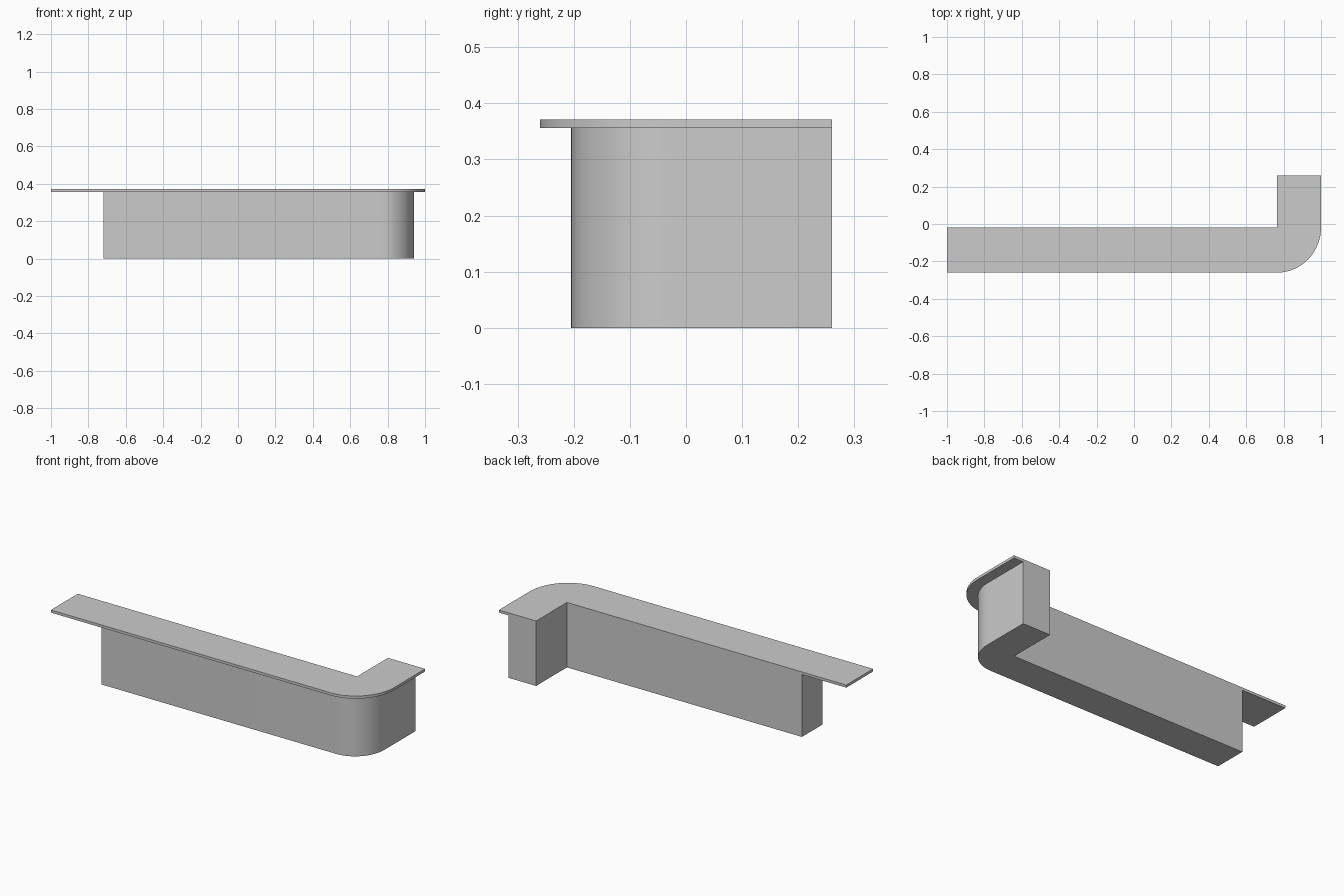
import bpy, bmesh, math

if "Cube" in bpy.data.objects:
    bpy.data.objects.remove(bpy.data.objects["Cube"])

INNER = (0.765, -0.018)   # inside corner, shared by both parts
BACK = 0.26               # rear end of the short arm
STEPS = 16


def l_shape(name, left, right, front, z0, z1):
    """L-shaped prism with a rounded outer corner around INNER."""
    cx, cy = INNER
    rx, ry = right - cx, cy - front
    pts = [(left, cy), (left, front)]
    for i in range(STEPS + 1):
        a = math.pi / 2 * i / STEPS
        pts.append((cx + rx * math.sin(a), cy - ry * math.cos(a)))
    pts += [(right, BACK), (cx, BACK), INNER]

    bm = bmesh.new()
    face = bm.faces.new([bm.verts.new((x, y, z0)) for x, y in pts])
    top = bmesh.ops.extrude_face_region(bm, geom=[face], use_keep_orig=True)
    verts = [g for g in top["geom"] if isinstance(g, bmesh.types.BMVert)]
    bmesh.ops.translate(bm, verts=verts, vec=(0, 0, z1 - z0))
    bmesh.ops.recalc_face_normals(bm, faces=bm.faces)
    mesh = bpy.data.meshes.new(name)
    bm.to_mesh(mesh)
    bm.free()
    obj = bpy.data.objects.new(name, mesh)
    bpy.context.collection.objects.link(obj)

    # Smooth the curved corner, keep all other edges sharp
    bpy.ops.object.select_all(action='DESELECT')
    obj.select_set(True)
    bpy.context.view_layer.objects.active = obj
    bpy.ops.object.shade_smooth_by_angle(angle=math.radians(30))
    return obj


# Counter body, set back from the front, right and left edges of the top
l_shape("counter_base", -0.72, 0.94, -0.205, 0.0, 0.356)

# Thin overhanging worktop
l_shape("counter_top", -1.0, 1.0, -0.26, 0.356, 0.371)
